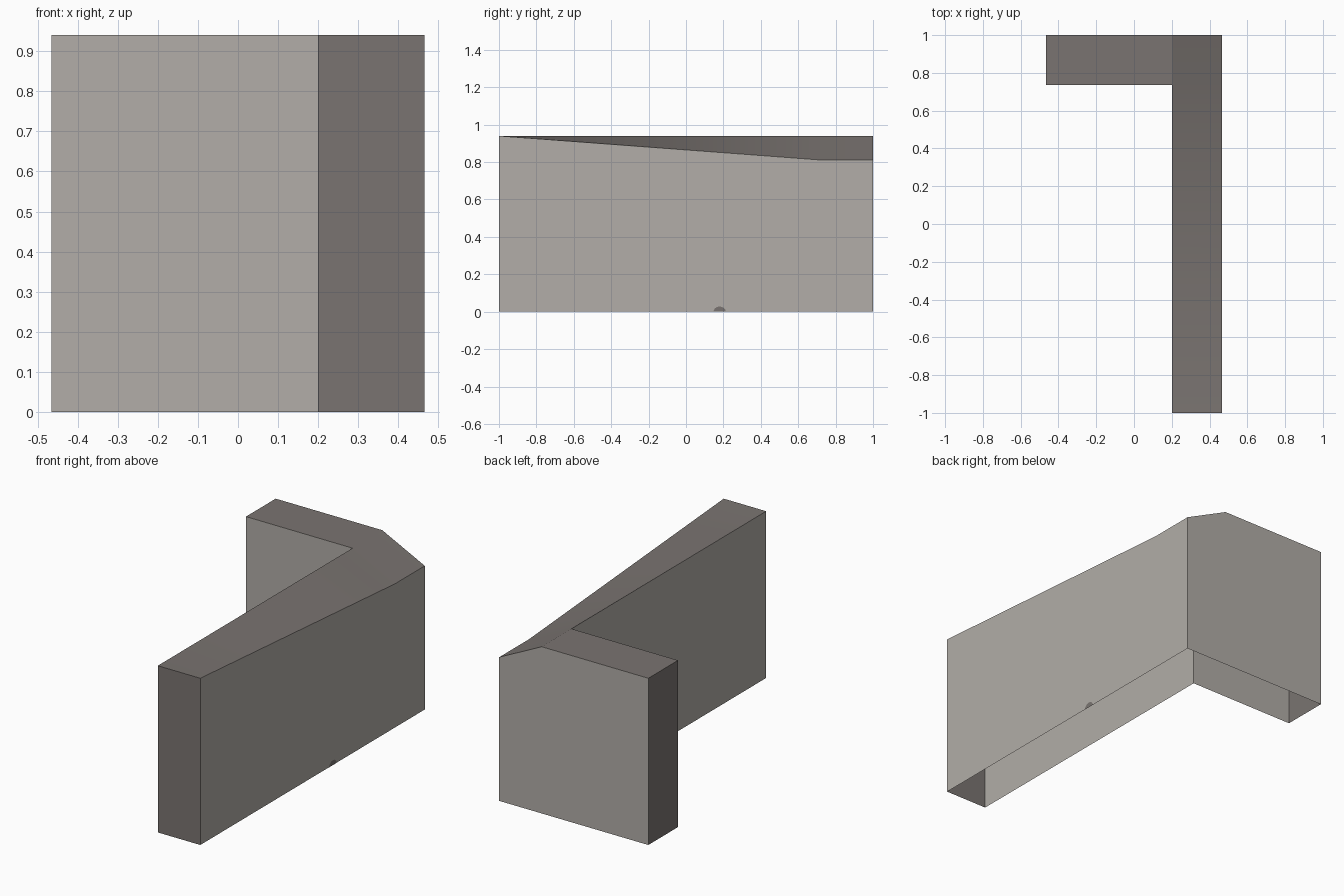
import bpy, bmesh, math

if "Cube" in bpy.data.objects:
    bpy.data.objects.remove(bpy.data.objects["Cube"])

X0, X1, XI = -0.465, 0.465, 0.20     # short end, outer face, inner face
YF, YB, YI = -1.0, 1.0, 0.735        # front end, back face, inner face
H, LOW = 0.94, 0.81                  # full height, lowered outer edge


def material(name, rgb):
    m = bpy.data.materials.new(name)
    m.diffuse_color = (*rgb, 1)
    m.use_nodes = True
    m.node_tree.nodes["Principled BSDF"].inputs["Base Color"].default_value = m.diffuse_color
    return m


light = material("light_stone", (0.445, 0.423, 0.392))
dark = material("dark_stone", (0.195, 0.175, 0.165))


def build(name, polys, mat, smooth=None):
    bm = bmesh.new()
    for p in polys:
        bm.faces.new([bm.verts.new(v) for v in p])
    bmesh.ops.remove_doubles(bm, verts=bm.verts, dist=1e-5)
    me = bpy.data.meshes.new(name)
    bm.to_mesh(me)
    bm.free()
    me.materials.append(mat)
    ob = bpy.data.objects.new(name, me)
    bpy.context.collection.objects.link(ob)
    if smooth:
        bpy.ops.object.select_all(action='DESELECT')
        ob.select_set(True)
        bpy.context.view_layer.objects.active = ob
        bpy.ops.object.shade_smooth_by_angle(angle=math.radians(smooth))
    return ob


def wall(a, b, tops):
    """Upright face from a to b on the ground, closed by top points (b side first)."""
    return [(*a, 0), (*b, 0)] + tops


# Light side walls (the body is open underneath)
build("side_walls", [
    wall((X1, YF), (X1, YB), [(X1, YB, LOW), (X1, YI, LOW), (X1, YF, H)]),
    wall((X1, YB), (X0, YB), [(X0, YB, H), (XI, YB, H), (X1, YB, LOW)]),
    wall((X0, YI), (XI, YI), [(XI, YI, H), (X0, YI, H)]),
    wall((XI, YI), (XI, YF), [(XI, YF, H), (XI, YI, H)]),
], light)

# Dark end caps
build("end_caps", [
    wall((XI, YF), (X1, YF), [(X1, YF, H), (XI, YF, H)]),
    wall((X0, YB), (X0, YI), [(X0, YI, H), (X0, YB, H)]),
], dark)

# Dark top: twisting ramp on the long leg, sloped corner, flat short leg
N = 16
ys = [YF + (YI - YF) * i / N for i in range(N + 1)]
zs = [H + (LOW - H) * i / N for i in range(N + 1)]
top = [[(XI, ys[i], H), (X1, ys[i], zs[i]), (X1, ys[i + 1], zs[i + 1]), (XI, ys[i + 1], H)]
       for i in range(N)]
top.append([(XI, YI, H), (X1, YI, LOW), (X1, YB, LOW), (XI, YB, H)])
top.append([(X0, YI, H), (XI, YI, H), (XI, YB, H), (X0, YB, H)])
build("top", top, dark, smooth=20)

# Tiny dark chip at the foot of the outer wall
arc = [(X1 + 0.001, 0.18 + 0.033 * math.cos(math.pi * i / 8), 0.028 * math.sin(math.pi * i / 8))
       for i in range(9)]
build("foot_chip", [arc], dark)
